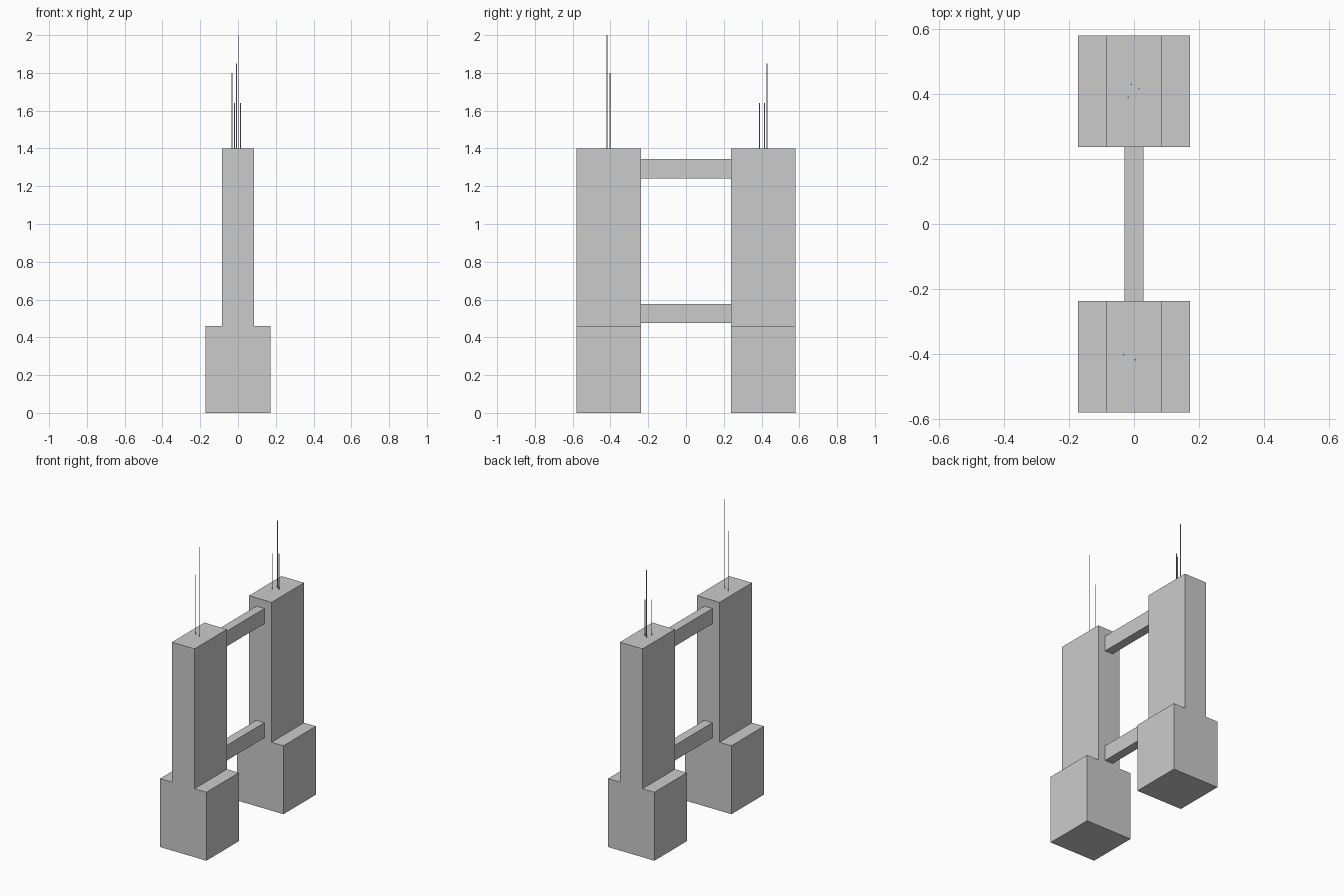
import bpy, bmesh

if "Cube" in bpy.data.objects:
    bpy.data.objects.remove(bpy.data.objects["Cube"])


def make_object(name, bm):
    bmesh.ops.recalc_face_normals(bm, faces=bm.faces)
    mesh = bpy.data.meshes.new(name)
    bm.to_mesh(mesh)
    bm.free()
    obj = bpy.data.objects.new(name, mesh)
    bpy.context.collection.objects.link(obj)
    return obj


def extrude_profile(name, points, y0, y1):
    """Extrude an (x, z) outline along y."""
    bm = bmesh.new()
    face = bm.faces.new([bm.verts.new((x, y0, z)) for x, z in points])
    new = bmesh.ops.extrude_face_region(bm, geom=[face])["geom"]
    verts = [v for v in new if isinstance(v, bmesh.types.BMVert)]
    bmesh.ops.translate(bm, verts=verts, vec=(0, y1 - y0, 0))
    return make_object(name, bm)


def antenna(name, x, y, top, bottom=1.40, radius=0.0025):
    bm = bmesh.new()
    bmesh.ops.create_cone(bm, cap_ends=True, segments=8, radius1=radius,
                          radius2=radius, depth=top - bottom)
    make_object(name, bm).location = (x, y, (top + bottom) / 2)


INNER, OUTER = 0.237, 0.581

# Twin towers: slim slab rising from a wide square base
half = [(0.172, 0), (0.172, 0.46), (0.084, 0.46), (0.084, 1.40)]
outline = half + [(-x, z) for x, z in reversed(half)]
extrude_profile("front_tower", outline, -OUTER, -INNER)
extrude_profile("back_tower", outline, INNER, OUTER)

# Bridges between the towers
for name, z0, z1 in (("lower_bridge", 0.475, 0.577), ("upper_bridge", 1.242, 1.344)):
    beam = [(-0.03, z0), (0.03, z0), (0.03, z1), (-0.03, z1)]
    extrude_profile(name, beam, -INNER, INNER)

# Roof antennas
masts = [(0.004, -0.418, 2.0), (-0.032, -0.403, 1.80), (-0.008, 0.430, 1.85),
         (0.014, 0.416, 1.64), (-0.018, 0.390, 1.64)]
for i, (x, y, top) in enumerate(masts):
    antenna(f"antenna_{i + 1}", x, y, top)
